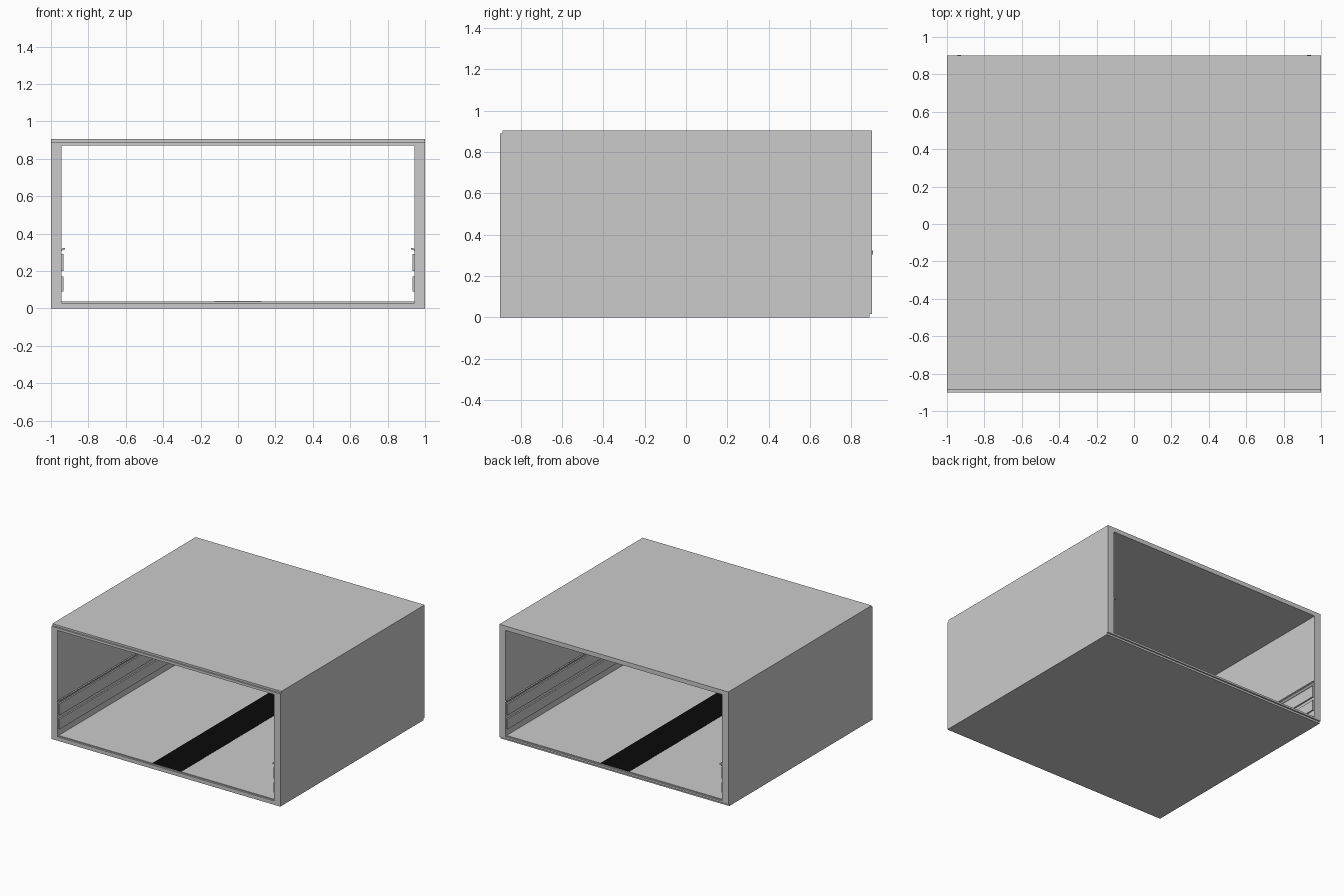
import bpy, bmesh

if "Cube" in bpy.data.objects:
    bpy.data.objects.remove(bpy.data.objects["Cube"])


def extrude(name, pts, axis, a, b):
    """Extrude a closed 2D profile along x (profile y,z) or y (profile x,z)."""
    def place(p, t):
        return (t, p[0], p[1]) if axis == 'x' else (p[0], t, p[1])
    bm = bmesh.new()
    lo = [bm.verts.new(place(p, a)) for p in pts]
    hi = [bm.verts.new(place(p, b)) for p in pts]
    bm.faces.new(lo)
    bm.faces.new(hi)
    n = len(pts)
    for i in range(n):
        j = (i + 1) % n
        bm.faces.new((lo[i], lo[j], hi[j], hi[i]))
    bmesh.ops.recalc_face_normals(bm, faces=bm.faces)
    me = bpy.data.meshes.new(name)
    bm.to_mesh(me)
    bm.free()
    ob = bpy.data.objects.new(name, me)
    bpy.context.collection.objects.link(ob)
    return ob


def rect(u0, u1, z0, z1):
    return [(u0, z0), (u1, z0), (u1, z1), (u0, z1)]


D, H, IN = 0.90, 0.905, 0.945

# cabinet shell: side outline with small rebates at top front and bottom back
shell = extrude("cabinet_shell", [(-D, 0), (D - .012, 0), (D - .012, .015), (D, .015),
                                  (D, H), (-D + .012, H), (-D + .012, H - .015),
                                  (-D, H - .015)], 'x', -1, 1)

# opening through the shell, with shallow steps in the floor at both ends
cutter = extrude("opening_cutter", [(-1, .03), (-D + .012, .03), (-D + .012, .037),
                                    (D - .012, .037), (D - .012, .03), (1, .03),
                                    (1, .87), (-1, .87)], 'x', -IN, IN)
cutter.hide_render = True
mod = shell.modifiers.new("opening", 'BOOLEAN')
mod.operation = 'DIFFERENCE'
mod.solver = 'EXACT'
mod.object = cutter
bpy.context.view_layer.objects.active = shell
bpy.ops.object.modifier_apply(modifier="opening")
bpy.data.objects.remove(cutter)

# dark strip along the middle of the floor
black = bpy.data.materials.new("black")
black.diffuse_color = (.003, .003, .003, 1)
black.use_nodes = True
black.node_tree.nodes["Principled BSDF"].inputs["Base Color"].default_value = black.diffuse_color
strip = extrude("floor_strip", rect(-.125, .125, .036, .039), 'y', -D + .012, D - .012)
strip.data.materials.append(black)

# drawer rails on both side walls: two bars and a hooked lip
profiles = {
    "lower_rail": rect(-IN, -IN + .011, .09, .17),
    "upper_rail": rect(-IN, -IN + .011, .20, .29),
    "rail_lip": [(-IN, .303), (-.937, .312), (-.925, .315), (-.925, .323),
                 (-.938, .322), (-IN, .314)],
}
for name, prof in profiles.items():
    end = D + .004 if name == "rail_lip" else D - .01
    for side, s in (("left", 1), ("right", -1)):
        extrude(f"{side}_{name}", [(s * x, z) for x, z in prof], 'y', -D + .01, end)
